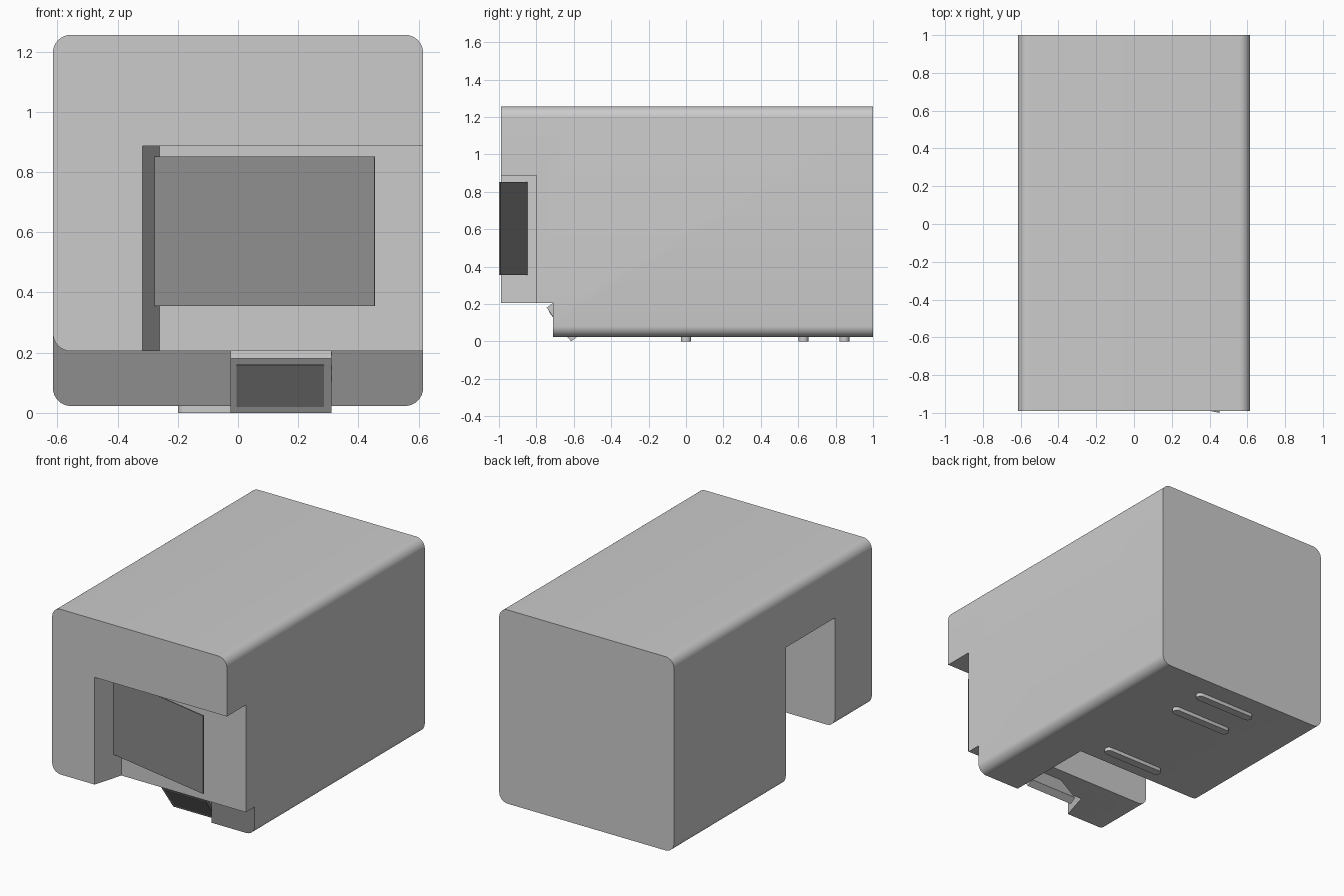
import bpy, bmesh, math

if "Cube" in bpy.data.objects:
    bpy.data.objects.remove(bpy.data.objects["Cube"])

def material(name, v):
    m = bpy.data.materials.new(name)
    m.diffuse_color = (v, v, v, 1)
    m.use_nodes = True
    m.node_tree.nodes["Principled BSDF"].inputs["Base Color"].default_value = m.diffuse_color
    return m

LIGHT = material("light_grey", 0.60)
DARK = material("dark_grey", 0.27)

def rounded_rect(u0, v0, u1, v1, radii, n=8):
    """Rectangle outline; radii in order lower-left, lower-right, upper-right, upper-left."""
    pts = []
    corners = [(u0, v0, 1, 1), (u1, v0, -1, 1), (u1, v1, -1, -1), (u0, v1, 1, -1)]
    for i, ((u, v, su, sv), r) in enumerate(zip(corners, radii)):
        if r == 0:
            pts.append((u, v))
            continue
        for k in range(n + 1):
            a = math.pi + i * math.pi / 2 + k / n * math.pi / 2
            pts.append((u + su * r + r * math.cos(a), v + sv * r + r * math.sin(a)))
    return pts

def prism(name, pts, axis, a, b, mat=LIGHT):
    """Extrude a 2D outline along an axis from a to b."""
    place = {"x": lambda u, v, w: (w, u, v),
             "y": lambda u, v, w: (u, w, v),
             "z": lambda u, v, w: (u, v, w)}[axis]
    bm = bmesh.new()
    lo = [bm.verts.new(place(u, v, a)) for u, v in pts]
    hi = [bm.verts.new(place(u, v, b)) for u, v in pts]
    bm.faces.new(lo)
    bm.faces.new(hi[::-1])
    n = len(pts)
    for i in range(n):
        j = (i + 1) % n
        bm.faces.new((lo[i], lo[j], hi[j], hi[i]))
    bmesh.ops.recalc_face_normals(bm, faces=bm.faces)
    me = bpy.data.meshes.new(name)
    bm.to_mesh(me)
    bm.free()
    me.materials.append(mat)
    ob = bpy.data.objects.new(name, me)
    bpy.context.collection.objects.link(ob)
    return ob

def cut(ob, cutters):
    """Subtract the cutters, bake the result and remove them."""
    for c in cutters:
        c.hide_render = True
        mod = ob.modifiers.new("cut", "BOOLEAN")
        mod.operation, mod.solver, mod.object = "DIFFERENCE", "EXACT", c
    dg = bpy.context.evaluated_depsgraph_get()
    me = bpy.data.meshes.new_from_object(ob.evaluated_get(dg))
    ob.modifiers.clear()
    ob.data = me
    me.materials.clear()
    me.materials.append(LIGHT)
    me.materials.append(DARK)
    for p in me.polygons:
        p.material_index = 0
    for c in cutters:
        bpy.data.objects.remove(c)

def smooth(ob):
    for p in ob.data.polygons:
        p.use_smooth = True
    ob.data.set_sharp_from_angle(angle=math.radians(30))

def box_outline(u0, v0, u1, v1):
    return [(u0, v0), (u1, v0), (u1, v1), (u0, v1)]

W, TOP, BASE, STEP, R = 0.615, 1.256, 0.023, 0.205, 0.06

# main body with a bay open to the left side and underneath
body = prism("main_body", rounded_rect(-W, BASE, W, TOP, [R] * 4), "y", -0.71, 1.0)
cut(body, [
    prism("bay_cutter", box_outline(-0.8, -0.8, 0.31, -0.125), "z", -0.2, 0.9),
    prism("upper_front_cutter", box_outline(-0.8, -0.8, 0.8, -0.62), "z", STEP, 1.5),
])
for p in body.data.polygons:          # forward-facing walls are dark
    if p.normal.y < -0.9:
        p.material_index = 1
smooth(body)

# front housing with a recess open to the right and below
housing = prism("front_housing", rounded_rect(-W, STEP, W, TOP, [R, 0, R, R]), "y", -0.99, -0.62)
recess = [(-0.35, -1.1), (0.8, -1.1), (0.8, -0.8), (-0.26, -0.8)]
cut(housing, [prism("recess_cutter", recess, "z", -0.1, 0.887)])
smooth(housing)

# thin display turned towards the left
prism("display_panel", [(-0.28, -0.855), (0.453, -1.0), (0.455, -0.993), (-0.278, -0.848)],
      "z", 0.355, 0.852, DARK)

# tilted block under the front, facing forward and down
prism("tilted_block", [(-0.745, 0.18), (-0.615, 0.0), (-0.577, 0.0275), (-0.707, 0.2075)],
      "x", -0.025, 0.31)

# dark plate on the tilted block
def on_slope(z, out):
    return (-0.745 + (0.18 - z) * 0.722 - 0.81 * out, z - 0.585 * out)

prism("tilted_plate", [on_slope(0.16, 0.003), on_slope(0.022, 0.003),
                       on_slope(0.022, -0.003), on_slope(0.16, -0.003)],
      "x", -0.005, 0.285, DARK)

# round-ended ribs under the body
for i, y in enumerate((0.0, 0.628, 0.847)):
    rib = prism(f"bottom_rib_{i + 1}",
                rounded_rect(-0.2, y - 0.026, 0.22, y + 0.026, [0.0255] * 4, 5),
                "z", 0.0, 0.03)
    smooth(rib)
